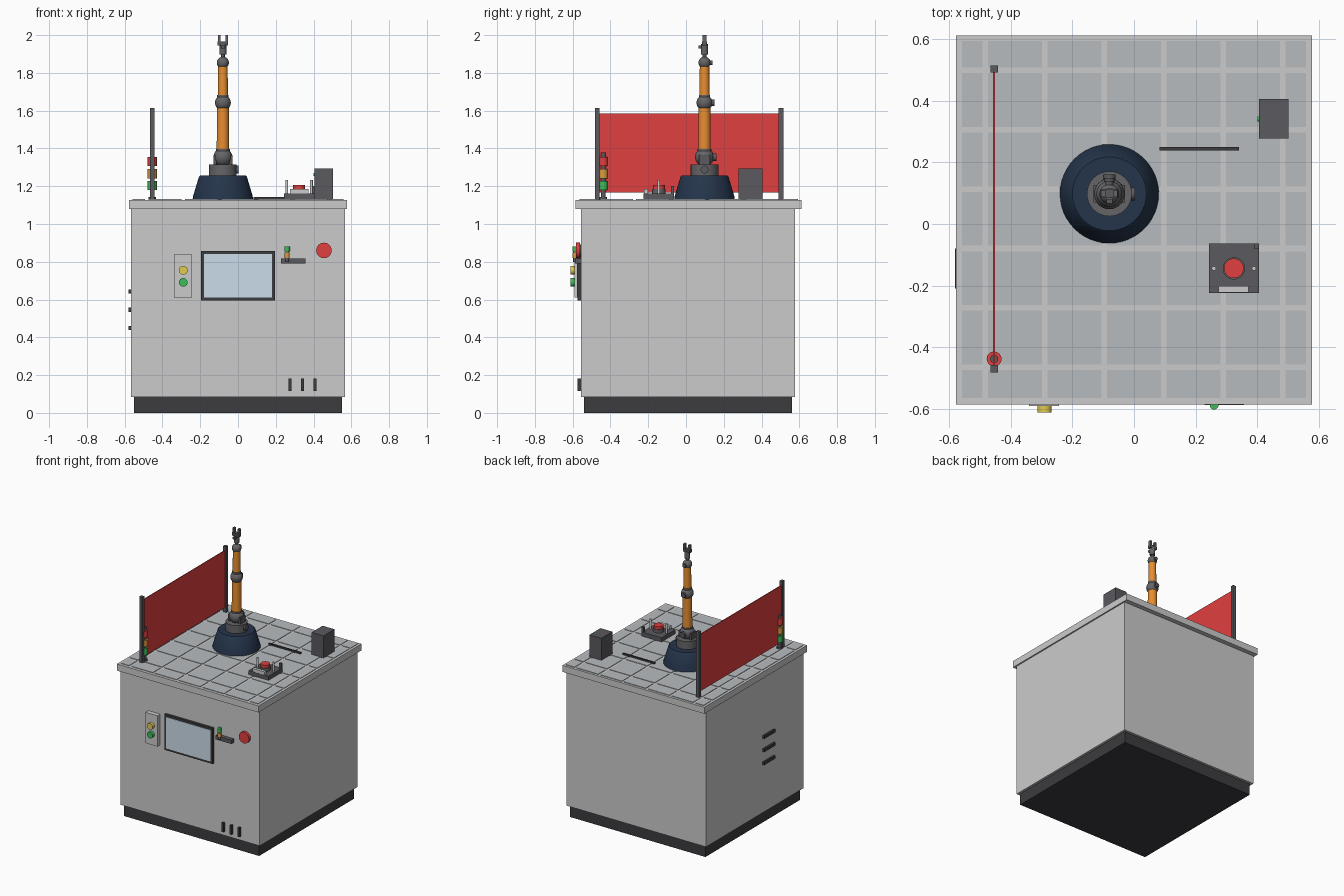
import bpy, bmesh
from math import pi, cos, sin
from mathutils import Matrix, Vector

if "Cube" in bpy.data.objects:
    bpy.data.objects.remove(bpy.data.objects["Cube"])


def mat(name, r, g, b):
    m = bpy.data.materials.new(name)
    m.diffuse_color = (r, g, b, 1)
    m.use_nodes = True
    m.node_tree.nodes["Principled BSDF"].inputs["Base Color"].default_value = m.diffuse_color
    return m


DARK = mat("dark_plastic", 0.045, 0.045, 0.05)
STEEL = mat("dark_steel", 0.10, 0.10, 0.115)
JOINT = mat("joint_grey", 0.13, 0.13, 0.14)
NAVY = mat("navy", 0.018, 0.035, 0.07)
ORANGE = mat("orange", 0.80, 0.27, 0.03)
RED = mat("red", 0.75, 0.05, 0.05)
GREEN = mat("green", 0.05, 0.5, 0.10)
AMBER = mat("amber", 0.70, 0.33, 0.05)
YELLOW = mat("yellow", 0.75, 0.6, 0.08)
GLASS = mat("screen_blue", 0.60, 0.72, 0.82)
TILE = mat("tile_grey", 0.47, 0.50, 0.52)
SLAB = mat("slab_grey", 0.60, 0.61, 0.63)


def finish(name, bm, m, smooth=False):
    bmesh.ops.recalc_face_normals(bm, faces=bm.faces[:])
    me = bpy.data.meshes.new(name)
    bm.to_mesh(me)
    bm.free()
    ob = bpy.data.objects.new(name, me)
    bpy.context.collection.objects.link(ob)
    if m:
        me.materials.append(m)
    if smooth:
        bpy.ops.object.select_all(action='DESELECT')
        ob.select_set(True)
        bpy.context.view_layer.objects.active = ob
        bpy.ops.object.shade_smooth_by_angle(angle=0.6)
    return ob


def add_box(bm, x0, x1, y0, y1, z0, z1):
    c = Vector((x0 + x1, y0 + y1, z0 + z1)) / 2
    bmesh.ops.create_cube(bm, size=1, matrix=Matrix.Translation(c)
                          @ Matrix.Diagonal((x1 - x0, y1 - y0, z1 - z0, 1)))


def box(name, x0, x1, y0, y1, z0, z1, m=None):
    bm = bmesh.new()
    add_box(bm, x0, x1, y0, y1, z0, z1)
    return finish(name, bm, m)


def cyl(name, loc, r, h, m=None, axis='Z', r2=None, n=32):
    """Cylinder starting at loc and running h along the axis."""
    rot = {'Z': Matrix(), 'X': Matrix.Rotation(pi / 2, 4, 'Y'),
           'Y': Matrix.Rotation(-pi / 2, 4, 'X'),
           '-Y': Matrix.Rotation(pi / 2, 4, 'X')}[axis]
    bm = bmesh.new()
    bmesh.ops.create_cone(bm, cap_ends=True, segments=n, radius1=r,
                          radius2=r if r2 is None else r2, depth=h,
                          matrix=Matrix.Translation(loc) @ rot @ Matrix.Translation((0, 0, h / 2)))
    return finish(name, bm, m, True)


def ball(name, loc, r, m):
    bm = bmesh.new()
    bmesh.ops.create_uvsphere(bm, u_segments=32, v_segments=16, radius=r,
                              matrix=Matrix.Translation(loc))
    return finish(name, bm, m, True)


def lathe(name, x, y, profile, m, n=48):
    bm = bmesh.new()
    rings = [[bm.verts.new((x + r * cos(2 * pi * i / n), y + r * sin(2 * pi * i / n), z))
              for i in range(n)] for r, z in profile]
    for a, b in zip(rings, rings[1:]):
        for i in range(n):
            j = (i + 1) % n
            bm.faces.new((a[i], a[j], b[j], b[i]))
    bm.faces.new(rings[0])
    bm.faces.new(rings[-1])
    return finish(name, bm, m, True)


# Cabinet, plinth and table top
box("plinth", -0.55, 0.55, -0.54, 0.56, 0, 0.09, DARK)
box("cabinet", -0.567, 0.567, -0.557, 0.577, 0.085, 1.085)
box("table_top", -0.577, 0.577, -0.585, 0.611, 1.08, 1.128, SLAB)


# Table tiles with narrow grooves between them
def spans(lo, hi, mid):
    cuts = [lo - 0.008] + [mid + 0.193 * (k - 2.5) for k in range(6)] + [hi + 0.008]
    return [(a + 0.009, b - 0.009) for a, b in zip(cuts, cuts[1:])]


bm = bmesh.new()
for xa, xb in spans(-0.56, 0.56, 0):
    for ya, yb in spans(-0.565, 0.595, 0.017):
        add_box(bm, xa, xb, ya, yb, 1.126, 1.132)
finish("table_tiles", bm, TILE)

# Screen on the front
box("screen_frame", -0.196, 0.196, -0.575, -0.55, 0.595, 0.857, DARK)
box("screen", -0.18, 0.18, -0.578, -0.57, 0.61, 0.841, GLASS)

# Button panel
box("button_panel", -0.34, -0.243, -0.59, -0.55, 0.612, 0.838)
for nm, z, m in (("yellow_button", 0.755, YELLOW), ("green_button", 0.691, GREEN)):
    cyl(nm, (-0.29, -0.585, z), 0.023, 0.026, m, '-Y')

# Emergency stop, small shelf and its signal lamp
cyl("stop_collar", (0.455, -0.55, 0.86), 0.032, 0.015, DARK, '-Y')
cyl("stop_button", (0.455, -0.562, 0.86), 0.041, 0.02, RED, '-Y')
box("shelf", 0.228, 0.357, -0.587, -0.55, 0.79, 0.818, STEEL)
cyl("small_lamp_stem", (0.26, -0.588, 0.80), 0.009, 0.07, STEEL)
cyl("small_lamp_yellow", (0.26, -0.588, 0.82), 0.013, 0.028, AMBER)
cyl("small_lamp_green", (0.26, -0.588, 0.855), 0.014, 0.027, GREEN)

# Vents on the front and left side
for i, x in enumerate((0.275, 0.342, 0.407)):
    box(f"front_vent_{i}", x - 0.008, x + 0.008, -0.574, -0.55, 0.115, 0.182, DARK)
for i, z in enumerate((0.45, 0.546, 0.643)):
    box(f"side_vent_{i}", -0.581, -0.56, -0.21, -0.08, z - 0.011, z + 0.011, DARK)

# Safety screen
FX = -0.454
for nm, y in (("fence_post_front", -0.47), ("fence_post_back", 0.503)):
    box(nm, FX - 0.012, FX + 0.012, y - 0.012, y + 0.012, 1.128, 1.615, STEEL)
box("fence_panel", FX - 0.003, FX + 0.003, -0.465, 0.5, 1.166, 1.585, RED)

# Stack light
SY = -0.438
cyl("stack_light_pole", (FX, SY, 1.128), 0.013, 0.25, STEEL)
cyl("stack_light_foot", (FX, SY, 1.128), 0.02, 0.014, STEEL)
for nm, z, m in (("stack_light_green", 1.18, GREEN), ("stack_light_amber", 1.242, AMBER),
                 ("stack_light_red", 1.308, RED)):
    cyl(nm, (FX, SY, z), 0.024, 0.048, m)

# Robot base and turret
RX, RY = -0.08, 0.098
lathe("robot_base", RX, RY, [(0.161, 1.128), (0.157, 1.15), (0.127, 1.25), (0.12, 1.257)], NAVY)
cyl("robot_turret", (RX, RY, 1.25), 0.073, 0.066, JOINT)
cyl("turret_cap", (RX + 0.06, RY, 1.288), 0.021, 0.023, STEEL, 'X')

# Robot arm
for s, nm in ((-1, "left"), (1, "right")):
    x = RX + s * 0.043
    box(f"shoulder_cheek_{nm}", x - 0.008, x + 0.008, RY - 0.028, RY + 0.028, 1.31, 1.365, STEEL)
for nm, z, r, reach in (("shoulder", 1.354, 0.05, 0.063), ("elbow", 1.642, 0.042, 0.052),
                        ("wrist", 1.854, 0.032, 0.041)):
    ball(nm, (RX, RY, z), r, JOINT)
    cyl(f"{nm}_cap", (RX, RY, z), r * 0.4, reach, STEEL, 'Y')
cyl("lower_arm", (RX, RY, 1.38), 0.033, 0.24, ORANGE, r2=0.031)
cyl("upper_arm", (RX, RY, 1.66), 0.027, 0.18, ORANGE, r2=0.025)
for nm, z, r in (("lower_arm_ring", 1.385, 0.037), ("upper_arm_ring", 1.672, 0.03)):
    cyl(nm, (RX, RY, z), r, 0.012, JOINT)

# Gripper
cyl("gripper_neck", (RX, RY, 1.88), 0.01, 0.02, STEEL)
cyl("gripper_body", (RX, RY, 1.897), 0.019, 0.055, JOINT)
box("gripper_bar", RX - 0.028, RX + 0.028, RY - 0.014, RY + 0.014, 1.944, 1.966, STEEL)
box("gripper_sensor", RX - 0.01, RX + 0.01, RY - 0.032, RY - 0.01, 1.928, 1.944, STEEL)
for s, nm in ((-1, "left"), (1, "right")):
    x = RX + s * 0.02
    box(f"gripper_finger_{nm}", x - 0.007, x + 0.007, RY - 0.01, RY + 0.01, 1.955, 2.0, JOINT)

# Work fixture with red workpiece
box("fixture_base", 0.243, 0.405, -0.224, -0.063, 1.128, 1.162, STEEL)
box("fixture_front_plate", 0.275, 0.372, -0.223, -0.201, 1.16, 1.185, SLAB)
cyl("fixture_seat", (0.324, -0.144, 1.16), 0.036, 0.025, JOINT)
cyl("workpiece", (0.324, -0.144, 1.18), 0.032, 0.026, RED)
for nm, x in (("fixture_pin_left", 0.259), ("fixture_pin_right", 0.389)):
    cyl(nm, (x, -0.144, 1.16), 0.007, 0.072, n=16)
box("fixture_sensor", 0.389, 0.405, -0.08, -0.064, 1.16, 1.2, STEEL)

# Control box and tool bar at the back right
box("control_box", 0.405, 0.502, 0.277, 0.405, 1.128, 1.294, STEEL)
cyl("control_box_lamp", (0.4, 0.341, 1.262), 0.008, 0.01, GREEN, 'X', n=16)
box("tool_bar", 0.082, 0.34, 0.238, 0.25, 1.128, 1.143, DARK)
